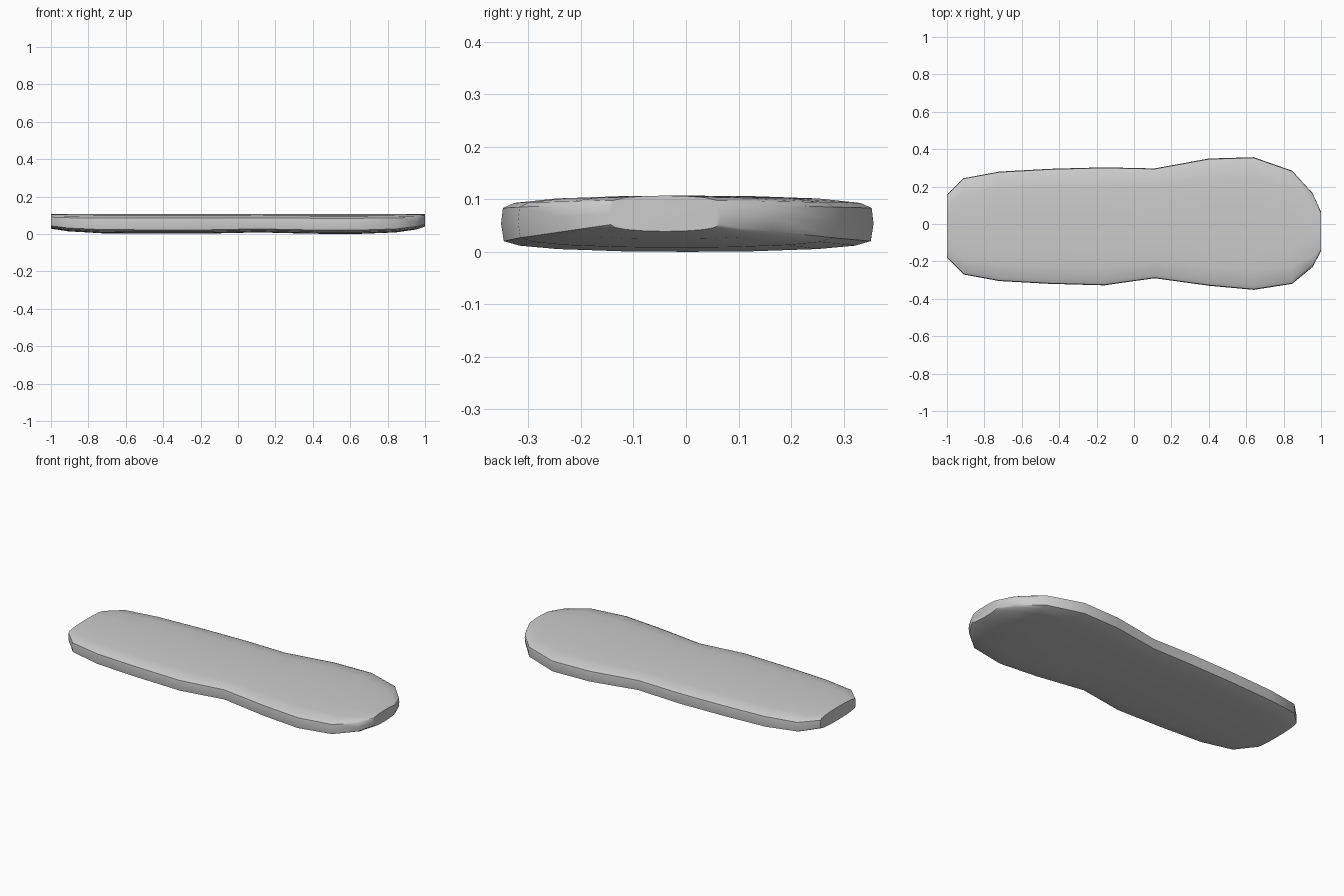
import bpy
import bmesh
import math

cube = bpy.data.objects.get("Cube")
if cube:
    bpy.data.objects.remove(cube, do_unlink=True)

# Plain grey material
grey = bpy.data.materials.new("plain_grey")
grey.use_nodes = True
colour = (0.6, 0.6, 0.6, 1.0)
grey.diffuse_color = colour
grey.node_tree.nodes["Principled BSDF"].inputs["Base Color"].default_value = colour

# Outline stations along the sole: x, right edge y, left edge y, underside z
stations = [
    (-1.0, -0.18, 0.155, 0.028),
    (-0.91, -0.27, 0.245, 0.014),
    (-0.72, -0.305, 0.28, 0.003),
    (-0.45, -0.32, 0.295, 0.002),
    (-0.16, -0.328, 0.303, 0.002),
    (0.11, -0.29, 0.297, 0.008),
    (0.40, -0.33, 0.35, 0.001),
    (0.64, -0.352, 0.357, 0.0),
    (0.845, -0.32, 0.285, 0.008),
    (0.955, -0.23, 0.165, 0.024),
    (1.0, -0.145, 0.065, 0.039),
]
TOP = 0.107

# Half of the slab section, underside to top: width share, height share
half = [(0.35, 0.01), (0.7, 0.05), (0.9, 0.11), (0.985, 0.19),
        (1.0, 0.5), (0.99, 0.78), (0.93, 0.87), (0.7, 0.95), (0.35, 0.99)]
section = [(0, 0)] + half + [(0, 1)] + [(-u, v) for u, v in reversed(half)]

# Sole lofted through the stations
bm = bmesh.new()
rings = []
for x, y0, y1, low in stations:
    mid, width = (y0 + y1) / 2, (y1 - y0) / 2
    rings.append([bm.verts.new((x, mid + u * width, low + v * (TOP - low)))
                  for u, v in section])
n = len(section)
for a, b in zip(rings, rings[1:]):
    for i in range(n):
        j = (i + 1) % n
        bm.faces.new((a[i], a[j], b[j], b[i]))
bm.faces.new(rings[0])
bm.faces.new(rings[-1])
bmesh.ops.recalc_face_normals(bm, faces=bm.faces)

mesh = bpy.data.meshes.new("sole")
bm.to_mesh(mesh)
bm.free()
mesh.materials.append(grey)
sole = bpy.data.objects.new("sole", mesh)
bpy.context.collection.objects.link(sole)

# Smooth surface with crisp rim
bpy.ops.object.select_all(action="DESELECT")
sole.select_set(True)
bpy.context.view_layer.objects.active = sole
bpy.ops.object.shade_smooth_by_angle(angle=math.radians(35))
